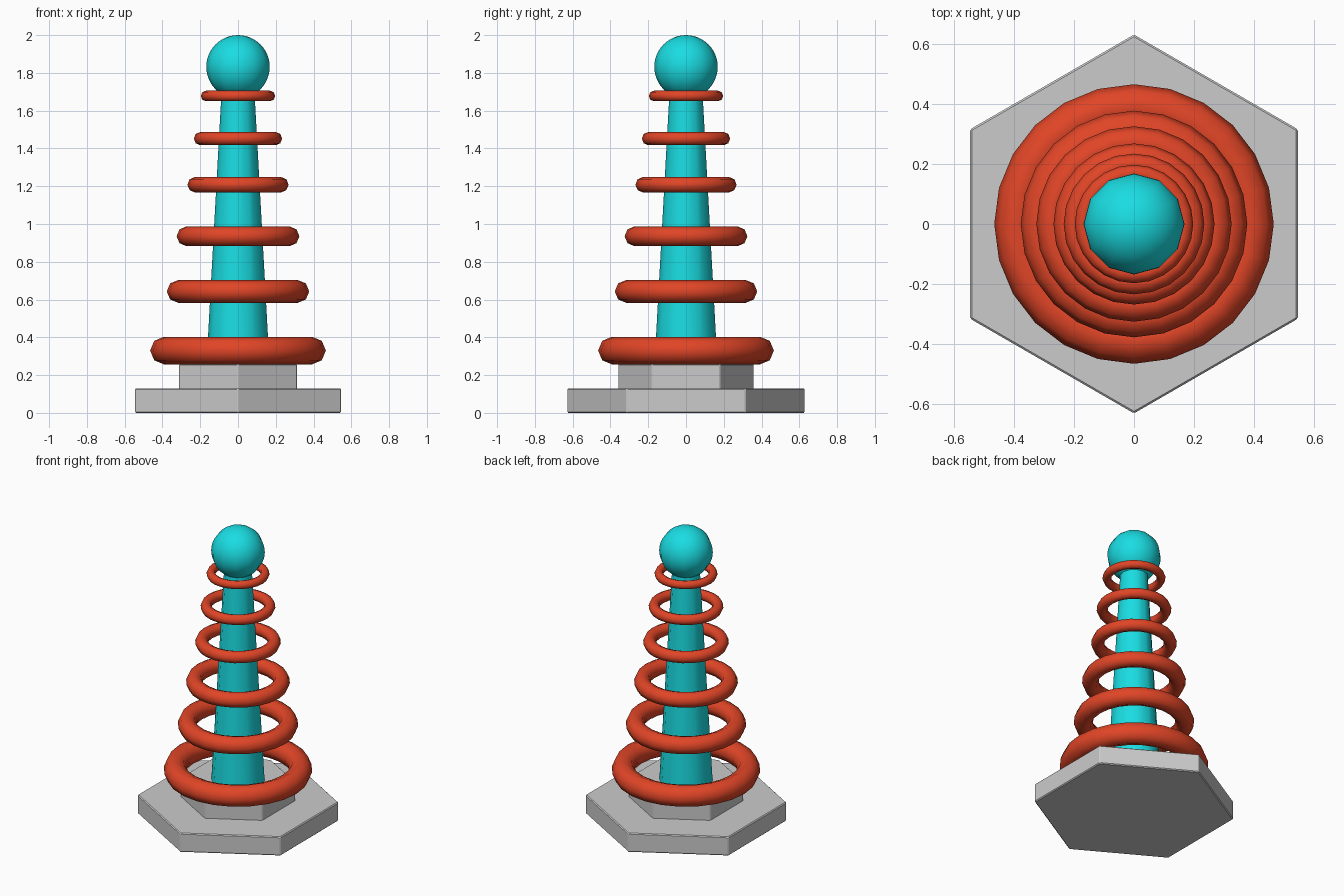
import bpy, math
from math import sin, cos, pi

if "Cube" in bpy.data.objects:
    bpy.data.objects.remove(bpy.data.objects["Cube"])


def paint(obj, name, color):
    mat = bpy.data.materials.get(name) or bpy.data.materials.new(name)
    mat.diffuse_color = color
    mat.use_nodes = True
    mat.node_tree.nodes["Principled BSDF"].inputs["Base Color"].default_value = mat.diffuse_color
    obj.data.materials.append(mat)


def hex_plate(name, radius, z0, z1):
    # Six-sided slab with corners on the y axis and slightly eased edges
    bpy.ops.mesh.primitive_cylinder_add(vertices=6, radius=radius, depth=z1 - z0,
                                        location=(0, 0, (z0 + z1) / 2))
    obj = bpy.context.object
    obj.name = name
    bevel = obj.modifiers.new("eased_edges", 'BEVEL')
    bevel.width = 0.006
    bevel.segments = 1


def lathe(name, profile, steps):
    # Revolve an (r, z) profile around z; r = 0 points become poles
    verts, rings, faces = [], [], []
    for r, z in profile:
        start = len(verts)
        if r < 1e-6:
            verts.append((0, 0, z))
            rings.append([start] * steps)
        else:
            verts += [(r * cos(2 * pi * i / steps), r * sin(2 * pi * i / steps), z)
                      for i in range(steps)]
            rings.append(list(range(start, start + steps)))
    for a, b in zip(rings, rings[1:]):
        for i in range(steps):
            j = (i + 1) % steps
            faces.append(list(dict.fromkeys((a[i], a[j], b[j], b[i]))))
    mesh = bpy.data.meshes.new(name)
    mesh.from_pydata(verts, [], faces)
    obj = bpy.data.objects.new(name, mesh)
    bpy.context.collection.objects.link(obj)
    bpy.ops.object.select_all(action='DESELECT')
    obj.select_set(True)
    bpy.context.view_layer.objects.active = obj
    bpy.ops.object.shade_smooth_by_angle(angle=math.radians(40))
    return obj


# Stepped hexagonal base
hex_plate("base_plate", 0.63, 0.0, 0.13)
hex_plate("base_step", 0.36, 0.12, 0.26)

# Tapered post and ball tip
CYAN = (0.01, 0.72, 0.76, 1)
post = lathe("post", [(0, 0.2), (0.17, 0.2), (0.085, 1.74), (0, 1.74)], 12)
paint(post, "cyan", CYAN)
R, N = 0.168, 24
arc = [(R * sin(pi * i / N), 2.0 - R - R * cos(pi * i / N)) for i in range(N + 1)]
ball = lathe("ball_tip", arc, 12)
paint(ball, "cyan", CYAN)

# Floating rings: outer radius, tube radius, height
RINGS = [(0.465, 0.073, 0.33), (0.377, 0.060, 0.643), (0.325, 0.052, 0.935),
         (0.268, 0.041, 1.208), (0.234, 0.035, 1.452), (0.197, 0.028, 1.678)]
for n, (outer, tube, z) in enumerate(RINGS, 1):
    bpy.ops.mesh.primitive_torus_add(major_segments=24, minor_segments=8,
                                     major_radius=outer - tube, minor_radius=tube,
                                     location=(0, 0, z))
    ring = bpy.context.object
    ring.name = f"ring_{n}"
    bpy.ops.object.shade_smooth()
    paint(ring, "red", (0.75, 0.06, 0.02, 1))
